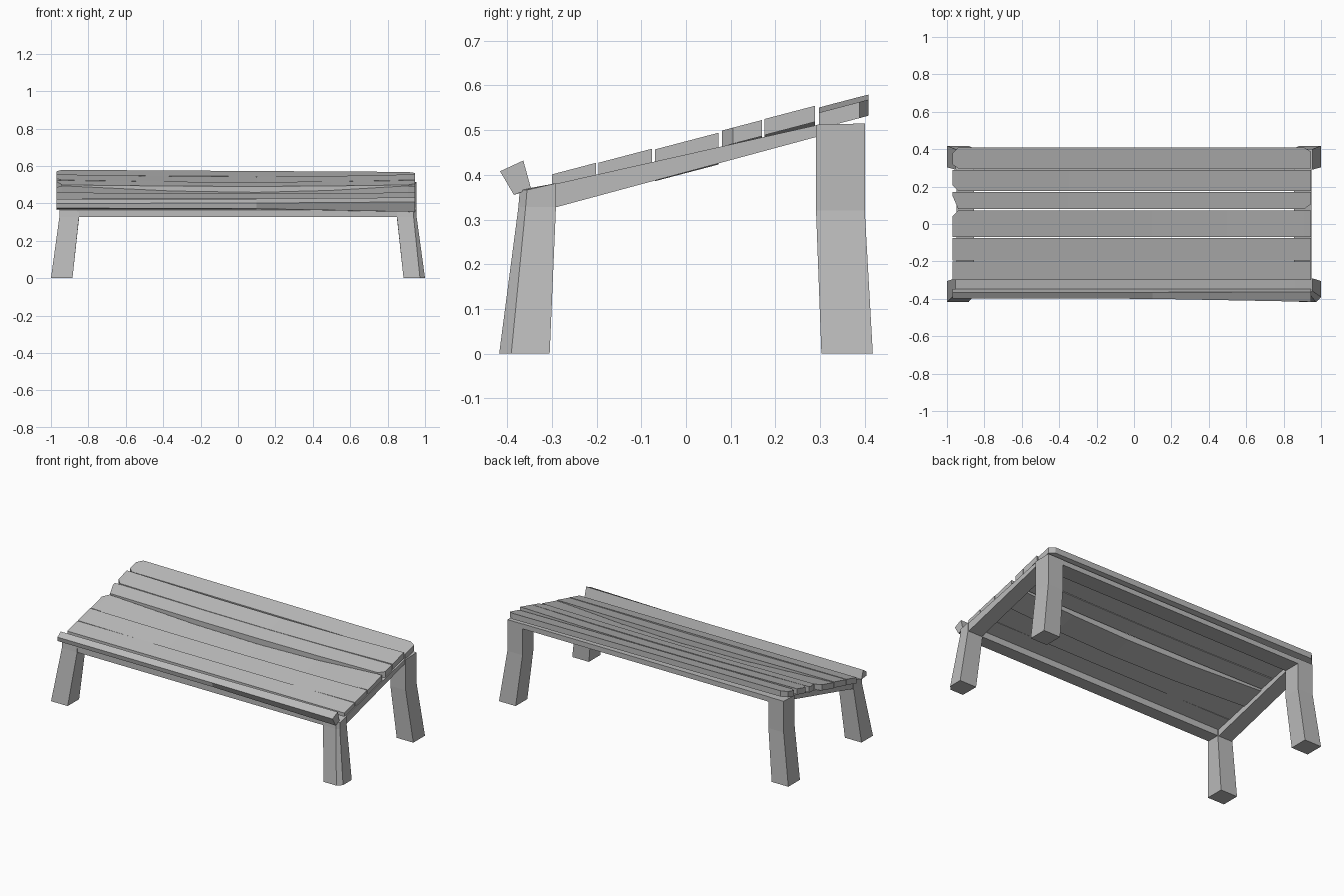
import bpy

cube = bpy.data.objects.get("Cube")
if cube:
    bpy.data.objects.remove(cube, do_unlink=True)

wood = bpy.data.materials.new("grey_wood")
wood.use_nodes = True
GREY = (0.5, 0.5, 0.5, 1)
wood.diffuse_color = GREY
wood.node_tree.nodes["Principled BSDF"].inputs["Base Color"].default_value = GREY


def loft(name, rings):
    """Flat-faced solid through rings with equal point counts."""
    n = len(rings[0])
    verts = [p for ring in rings for p in ring]
    faces = [tuple(range(n))[::-1],
             tuple(range(len(verts) - n, len(verts)))]
    for r in range(len(rings) - 1):
        for i in range(n):
            j = (i + 1) % n
            faces.append((r*n + i, r*n + j, r*n + n + j, r*n + n + i))
    mesh = bpy.data.meshes.new(name)
    mesh.from_pydata(verts, [], faces)
    mesh.materials.append(wood)
    obj = bpy.data.objects.new(name, mesh)
    bpy.context.collection.objects.link(obj)
    # consistent outward normals
    bpy.context.view_layer.objects.active = obj
    obj.select_set(True)
    bpy.ops.object.mode_set(mode='EDIT')
    bpy.ops.mesh.select_all(action='SELECT')
    bpy.ops.mesh.normals_make_consistent(inside=False)
    bpy.ops.object.mode_set(mode='OBJECT')
    obj.select_set(False)
    return obj


def leg_ring(s, x0, x1, y0, y1, z0, z1, cut=0):
    """Leg section; cut trims the outer corner at the y0 side."""
    pts = [(x0, y0, z0), (x1 - cut, y0, z0), (x1, y0 + cut, z0),
           (x1, y1, z1), (x0, y1, z1)]
    if not cut:
        del pts[2]
    return [(s*x, y, z) for x, y, z in pts]


# Splayed legs with a straight upper part, and the sloping side rails
for s, side in ((1, "left"), (-1, "right")):
    cut = 0.027 if s > 0 else 0
    loft("front_leg_" + side, [
        leg_ring(s, .885, 1, -.418, -.305, 0, 0, cut),
        leg_ring(s, .85, .955, -.375, -.291, .328, .328, cut * .6),
        leg_ring(s, .85, .955, -.372, -.291, .366, .381, cut * .6)])
    loft("back_leg_" + side, [
        leg_ring(s, .885, 1, .303, .418, 0, 0),
        leg_ring(s, .85, .955, .291, .4, .32, .32),
        leg_ring(s, .85, .955, .291, .4, .512, .515)])
    loft("side_rail_" + side, [
        [(s*x, y, z) for x, z in ((.855, lo), (.95, lo), (.95, hi), (.855, hi))]
        for y, lo, hi in ((-.3, .325, .378), (.3, .487, .513))])

# Long rails between the legs
for name, y0, y1, lo, hi0, hi1 in (("front_rail", -.373, -.292, .328, .366, .381),
                                   ("back_rail", .292, .398, .484, .512, .515)):
    loft(name, [[(x, y0, lo), (x, y1, lo), (x, y1, hi1), (x, y0, hi0)]
                for x in (-.86, .86)])


def slat(name, y0, y1, top, sag=0, lift=0, left=(0, 0), right=(0, 0)):
    """Sloping board; left and right hold the front and back corner cuts."""
    slope, thick = .262, .036
    rings = []
    for x, (cf, cb), dip in ((-.97, left, 0), (-.94, (0, 0), 0), (-.35, (0, 0), .8),
                             (.1, (0, 0), 1), (.5, (0, 0), .7),
                             (.91, (0, 0), 0), (.945, right, 0)):
        a, b = y0 + cf, y1 - cb
        z = top - sag * dip - lift * x
        za, zb = z + slope * (a - y0), z + slope * (b - y0)
        rings.append([(x, a, za - thick), (x, b, zb - thick), (x, b, zb), (x, a, za)])
    return loft(name, rings)


# Seven worn boards, from the low front to the high back
slat("slat_1", -.3, -.201, .401)
slat("slat_2", -.196, -.076, .427, sag=.006)
slat("slat_3", -.069, .073, .457, sag=.035, left=(0, .03))
slat("slat_4", .08, .17, .499, sag=.008, left=(.07, 0), right=(.025, 0))
slat("slat_5", .176, .289, .525, sag=.012, left=(.03, 0))
slat("slat_6", .298, .408, .545, lift=.006, left=(.02, .03), right=(0, .02))

# Tilted stop board along the front edge
loft("front_stop", [[(x, y, z) for y, z in section] for x, section in (
    (-.97, ((-.395, .375), (-.397, .4), (-.365, .423), (-.347, .37))),
    (.1, ((-.39, .372), (-.4, .402), (-.365, .425), (-.347, .368))),
    (.945, ((-.385, .355), (-.416, .408), (-.364, .432), (-.347, .37))))])
